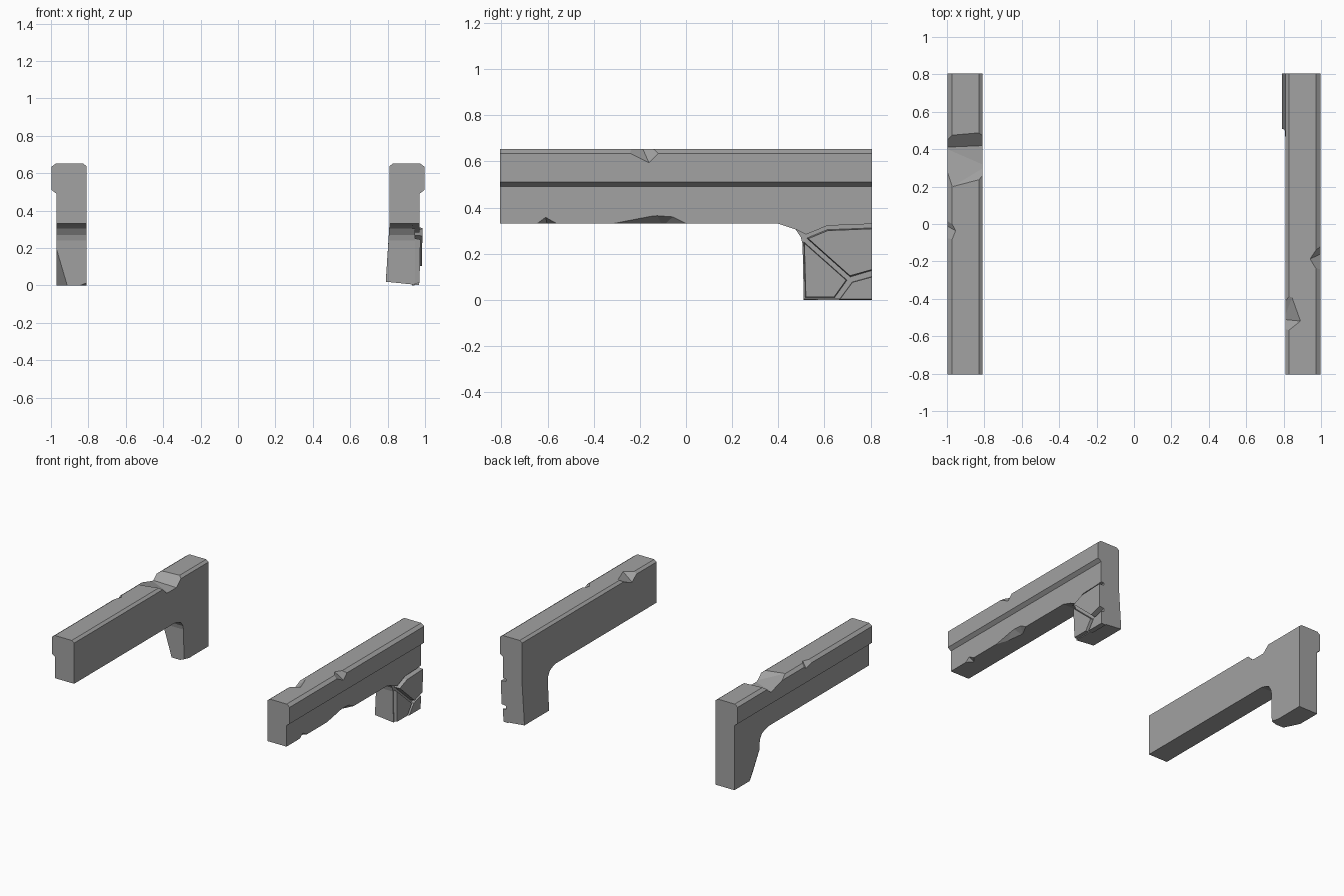
import bpy
import bmesh

if "Cube" in bpy.data.objects:
    bpy.data.objects.remove(bpy.data.objects["Cube"], do_unlink=True)

stone = bpy.data.materials.new("grey stone")
stone.use_nodes = True
GREY = (0.36, 0.36, 0.36, 1)
stone.diffuse_color = GREY
stone.node_tree.nodes["Principled BSDF"].inputs["Base Color"].default_value = GREY

END = 0.805


def finish(name, bm):
    bmesh.ops.recalc_face_normals(bm, faces=bm.faces)
    mesh = bpy.data.meshes.new(name)
    bm.to_mesh(mesh)
    bm.free()
    mesh.materials.append(stone)
    obj = bpy.data.objects.new(name, mesh)
    bpy.context.collection.objects.link(obj)
    return obj


def loft(name, first, second):
    """Solid between two matching outlines."""
    bm = bmesh.new()
    a = [bm.verts.new(p) for p in first]
    b = [bm.verts.new(p) for p in second]
    bm.faces.new(a)
    bm.faces.new(b[::-1])
    for i in range(len(a)):
        j = (i + 1) % len(a)
        bm.faces.new((a[i], b[i], b[j], a[j]))
    return finish(name, bm)


def chip(obj, points):
    """Break a convex, faceted piece off an object."""
    bm = bmesh.new()
    for p in points:
        bm.verts.new(p)
    bmesh.ops.convex_hull(bm, input=bm.verts)
    cutter = finish("chip_cutter", bm)
    cutter.hide_render = True
    mod = obj.modifiers.new("chip", "BOOLEAN")
    mod.operation = "DIFFERENCE"
    mod.solver = "EXACT"
    mod.object = cutter
    graph = bpy.context.evaluated_depsgraph_get()
    mesh = bpy.data.meshes.new_from_object(obj.evaluated_get(graph))
    obj.modifiers.clear()
    obj.data = mesh
    bpy.data.objects.remove(cutter, do_unlink=True)


# Beams with an overhanging bevelled lip on the outer side
section = [(0.81, 0.33), (0.97, 0.33), (0.97, 0.49), (0.997, 0.51),
           (0.997, 0.635), (0.972, 0.653), (0.83, 0.653), (0.81, 0.638)]


def beam(name, side):
    return loft(name, [(side * x, -END, z) for x, z in section],
                [(side * x, END, z) for x, z in section])


left_beam = beam("left_beam", 1)
right_beam = beam("right_beam", -1)

# Left beam: broken top edges, then broken lower outer edge
chip(left_beam, [(1.02, -0.33, 0.66), (1.02, -0.15, 0.57), (1.02, -0.06, 0.66),
                 (0.935, -0.19, 0.66), (1.02, -0.19, 0.7)])
chip(left_beam, [(0.80, -0.36, 0.66), (0.80, -0.51, 0.59), (0.80, -0.6, 0.66),
                 (0.90, -0.52, 0.66), (0.85, -0.38, 0.66), (0.80, -0.5, 0.7)])
chip(left_beam, [(0.98, -0.67, 0.32), (0.98, -0.61, 0.365), (0.98, -0.53, 0.32),
                 (0.92, -0.6, 0.32)])
chip(left_beam, [(0.98, -0.4, 0.32), (0.98, -0.13, 0.372), (0.98, -0.05, 0.366),
                 (0.98, 0.04, 0.32), (0.91, -0.1, 0.32), (0.93, -0.25, 0.32)])

# Right beam: deep notch across the top and a shallow outer chip
chip(right_beam, [(-1.02, 0.49, 0.67), (-0.79, 0.51, 0.67), (-0.79, 0.42, 0.59),
                  (-1.02, 0.41, 0.60), (-0.79, 0.31, 0.59), (-1.02, 0.17, 0.67),
                  (-0.79, 0.23, 0.67)])
chip(right_beam, [(-1.02, 0.1, 0.66), (-1.02, 0.0, 0.6), (-1.02, -0.23, 0.66),
                  (-0.945, -0.04, 0.66), (-1.02, 0.0, 0.7)])

# Legs at the back, with a curved bracket under the beam
arch = [(END, 0.33), (0.40, 0.33), (0.44, 0.32), (0.475, 0.305),
        (0.498, 0.27), (0.505, 0.24), (0.51, 0.0), (END, 0.0)]
right_leg = loft("right_leg", [(-0.97, y, z) for y, z in arch],
                 [(-0.81, y, z) for y, z in arch])
chip(right_leg, [(-0.97, 0.49, 0.22), (-0.90, 0.49, -0.01), (-0.97, 0.63, -0.01),
                 (-1.05, 0.49, 0.22), (-1.05, 0.45, -0.05), (-0.92, 0.45, -0.05)])
chip(right_leg, [(-0.79, 0.66, -0.01), (-0.79, 0.49, 0.025), (-0.88, 0.49, -0.01),
                 (-0.79, 0.49, -0.02)])


def inner(z):
    return 0.81 - 0.02 * (0.33 - z) / 0.33


def floor(z):
    return max(z, 0.02)


left_leg = loft("left_leg", [(inner(z), y, floor(z)) for y, z in arch],
                [(0.945, y, max(z, 0.004)) for y, z in arch])

# Rough facing stones on the left leg, separated by open joints
stones = {
    "upper_facing_stone": (0.985, [(0.52, 0.268), (0.61, 0.305), (END, 0.313),
                                   (END, 0.125), (0.712, 0.097)]),
    "front_facing_stone": (0.972, [(0.508, 0.255), (0.70, 0.085), (0.645, 0.008),
                                   (0.515, 0.008)]),
    "lower_facing_stone": (0.968, [(0.72, 0.078), (END, 0.102), (END, 0.0),
                                   (0.662, 0.0)]),
    "top_facing_stone": (0.97, [(0.40, 0.33), (END, 0.33), (0.74, 0.325),
                                (0.615, 0.322), (0.52, 0.283), (0.475, 0.305)]),
}
for name, (face, outline) in stones.items():
    cy = sum(p[0] for p in outline) / len(outline)
    cz = sum(p[1] for p in outline) / len(outline)
    shrink = 1.0 if name.startswith("top") else 0.94
    front = [(face + (0.02 * (z - cz) if shrink < 1 else 0),
              y if y == END else cy + (y - cy) * shrink,
              cz + (z - cz) * shrink) for y, z in outline]
    loft(name, [(0.93, y, z) for y, z in outline], front)
